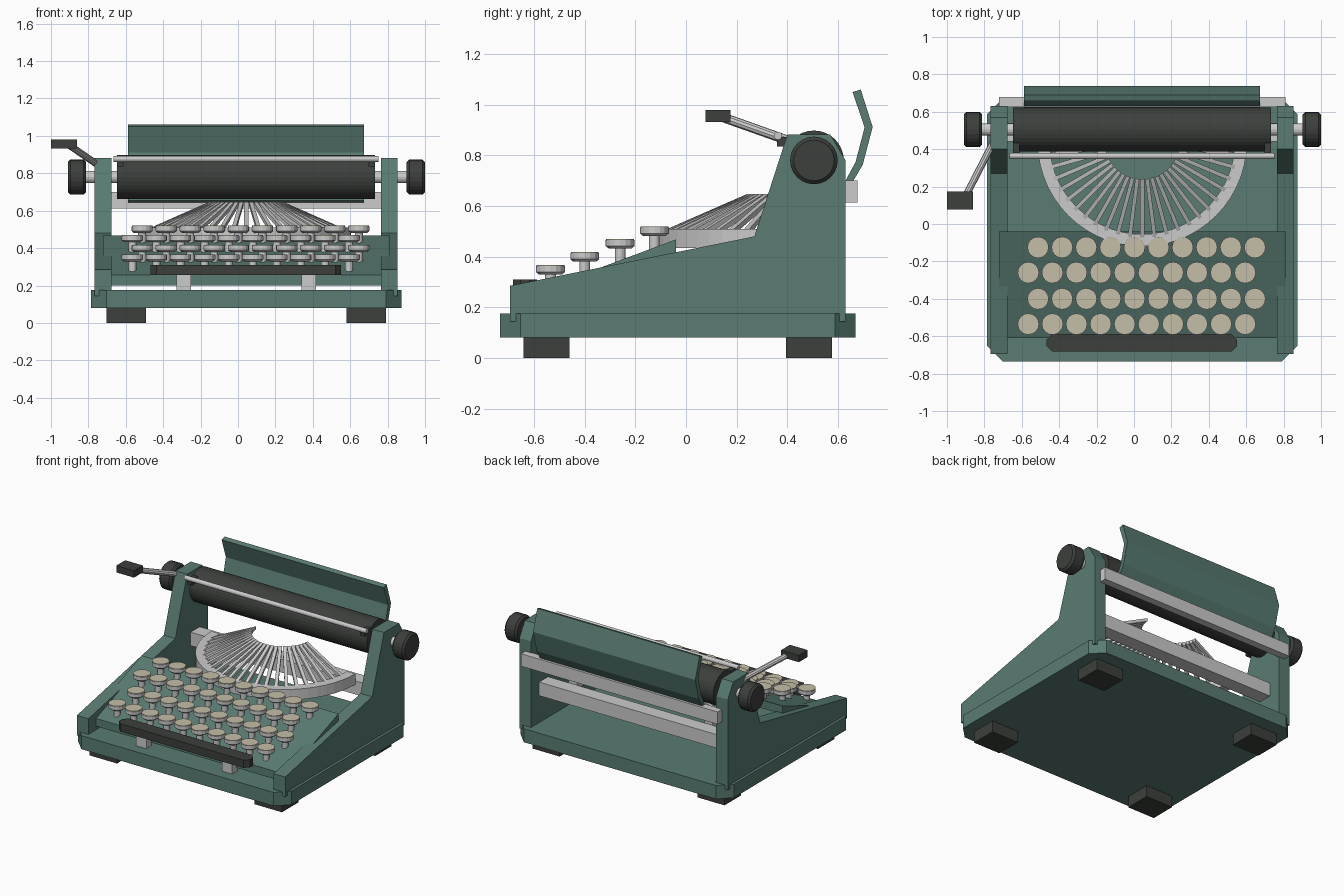
import bpy, bmesh, math
from mathutils import Vector, Matrix

if "Cube" in bpy.data.objects:
    bpy.data.objects.remove(bpy.data.objects["Cube"])

XC = 0.044  # centre line of the body


def material(name, rgb):
    m = bpy.data.materials.new(name)
    m.diffuse_color = (*rgb, 1)
    m.use_nodes = True
    m.node_tree.nodes["Principled BSDF"].inputs["Base Color"].default_value = m.diffuse_color
    return m


GREEN = material("green_enamel", (0.10, 0.20, 0.17))
DARK = material("black_rubber", (0.045, 0.05, 0.045))
CREAM = material("cream", (0.56, 0.51, 0.39))


def finish(name, bm, mat=None):
    bmesh.ops.recalc_face_normals(bm, faces=bm.faces)
    me = bpy.data.meshes.new(name)
    bm.to_mesh(me)
    bm.free()
    ob = bpy.data.objects.new(name, me)
    bpy.context.collection.objects.link(ob)
    if mat:
        me.materials.append(mat)
    return ob


def prism(name, pts, vec, mat=None):
    """Extrude a closed loop of 3D points along vec."""
    bm = bmesh.new()
    f = bm.faces.new([bm.verts.new(p) for p in pts])
    r = bmesh.ops.extrude_face_region(bm, geom=[f])
    bmesh.ops.translate(bm, vec=vec, verts=[v for v in r["geom"] if isinstance(v, bmesh.types.BMVert)])
    return finish(name, bm, mat)


def side_prism(name, yz, x0, x1, mat=None):
    return prism(name, [(x0, y, z) for y, z in yz], (x1 - x0, 0, 0), mat)


def slab(name, x0, x1, y0, y1, z0, z1, mat=None, c=0):
    """Box with optional chamfered vertical corners."""
    if c:
        xy = [(x0 + c, y0), (x1 - c, y0), (x1, y0 + c), (x1, y1 - c),
              (x1 - c, y1), (x0 + c, y1), (x0, y1 - c), (x0, y0 + c)]
    else:
        xy = [(x0, y0), (x1, y0), (x1, y1), (x0, y1)]
    return prism(name, [(x, y, z0) for x, y in xy], (0, 0, z1 - z0), mat)


def lathe(name, a, direction, profile, sides, mat=None):
    """Revolve (distance, radius) pairs about an axis starting at a."""
    bm = bmesh.new()
    rot = Vector(direction).to_track_quat('Z', 'Y').to_matrix()
    rings = []
    for d, r in profile:
        rings.append([bm.verts.new(Vector(a) + rot @ Vector((
            r * math.cos(2 * math.pi * i / sides), r * math.sin(2 * math.pi * i / sides), d)))
            for i in range(sides)])
    for p, q in zip(rings, rings[1:]):
        for i in range(sides):
            j = (i + 1) % sides
            bm.faces.new((p[i], p[j], q[j], q[i]))
    bm.faces.new(rings[0])
    bm.faces.new(rings[-1])
    return finish(name, bm, mat)


def rod(name, a, b, r, sides=12, mat=None):
    d = Vector(b) - Vector(a)
    return lathe(name, a, d, [(0, r), (d.length, r)], sides, mat)


# Base tray and feet
slab("base", XC - 0.829, XC + 0.829, -0.735, 0.67, 0.08, 0.175, GREEN, 0.082)
for x in (-0.597, 0.685):
    for y in (-0.551, 0.485):
        slab("foot", x - 0.106, x + 0.106, y - 0.091, y + 0.091, 0, 0.085, DARK)

# Side panels
panel = [(-0.695, 0.145), (-0.695, 0.285), (0.27, 0.48), (0.40, 0.882),
         (0.57, 0.882), (0.63, 0.78), (0.63, 0.145)]
for s in (-1, 1):
    side_prism("side_panel", panel, XC + s * 0.72, XC + s * 0.81, GREEN)

# Sloping key deck
side_prism("key_deck", [(-0.61, 0.20), (-0.61, 0.255), (-0.04, 0.468), (-0.04, 0.41)],
           XC - 0.765, XC + 0.765, GREEN)

# Keys: grey stem and cup, cream top
for row, (y, top) in enumerate([(-0.535, 0.367), (-0.40, 0.418), (-0.26, 0.47), (-0.125, 0.52)]):
    for i in range(10):
        x = (-0.513 if row % 2 else -0.565) + i * 0.1288
        bottom = 0.255 + 0.373 * (y + 0.61) - 0.02
        h = top - bottom
        lathe("key", (x, y, bottom), (0, 0, 1),
              [(0, 0.021), (h - 0.038, 0.021), (h - 0.038, 0.045),
               (h - 0.028, 0.057), (h - 0.004, 0.057)], 16)
        lathe("key_top", (x, y, top - 0.005), (0, 0, 1), [(0, 0.055), (0.005, 0.055)], 16, CREAM)

# Space bar and its posts
slab("space_bar", -0.467, 0.55, -0.683, -0.588, 0.255, 0.31, DARK, 0.03)
for x in (-0.29, 0.378):
    slab("space_bar_post", x - 0.039, x + 0.039, -0.66, -0.60, 0.17, 0.26)

# Half-ring segment
CY = 0.44
arc = [math.pi + math.pi * i / 28 for i in range(29)]
ring = [(XC + 0.56 * math.cos(a), CY + 0.56 * math.sin(a), 0.435) for a in arc]
ring += [(XC + 0.495 * math.cos(a), CY + 0.495 * math.sin(a), 0.435) for a in reversed(arc)]
prism("segment_ring", ring, (0, 0, 0.075))

# Type bars fanning in towards the platen
for i in range(23):
    a = math.radians(188 + 164 * i / 22)
    u = Vector((math.cos(a), math.sin(a), 0))
    w = Vector((-u.y, u.x, 0)) * 0.011
    c = Vector((XC, CY, 0))
    p, q = c + u * 0.52 + Vector((0, 0, 0.485)), c + u * 0.20 + Vector((0, 0, 0.625))
    t = Vector((0, 0, 0.022))
    prism("type_bar", [p - w, p + w, p + w + t, p - w + t], q - p)

# Cross rails
slab("rear_rail", XC - 0.765, XC + 0.765, 0.625, 0.678, 0.613, 0.70)
slab("segment_rail", XC - 0.74, XC + 0.74, 0.44, 0.54, 0.365, 0.46)

# Platen, shaft and knobs
rod("platen", (-0.648, 0.505, 0.78), (0.732, 0.505, 0.78), 0.118, 32, DARK)
rod("platen_shaft", (-0.84, 0.505, 0.78), (0.93, 0.505, 0.78), 0.033, 16)
for x in (-0.91, 0.902):
    lathe("platen_knob", (x, 0.505, 0.78), (1, 0, 0),
          [(0, 0.08), (0.014, 0.094), (0.084, 0.094), (0.098, 0.08)], 24, DARK)

# Paper bail and its arms
rod("paper_bail", (-0.665, 0.363, 0.877), (0.75, 0.363, 0.877), 0.016)
for x in (-0.63, 0.715):
    slab("bail_arm", x - 0.017, x + 0.017, 0.36, 0.46, 0.835, 0.872, DARK)

# Paper rest
side_prism("paper_rest", [(0.575, 0.655), (0.63, 0.70), (0.67, 0.775), (0.705, 0.91), (0.658, 1.05),
                          (0.69, 1.06), (0.737, 0.912), (0.698, 0.763), (0.655, 0.69), (0.595, 0.645)],
           -0.588, 0.673, GREEN)

# Carriage return lever
rod("return_lever", (-0.905, 0.14, 0.952), (-0.745, 0.45, 0.842), 0.019, 10)
slab("lever_grip", -1.0, -0.862, 0.077, 0.175, 0.932, 0.98, DARK)
